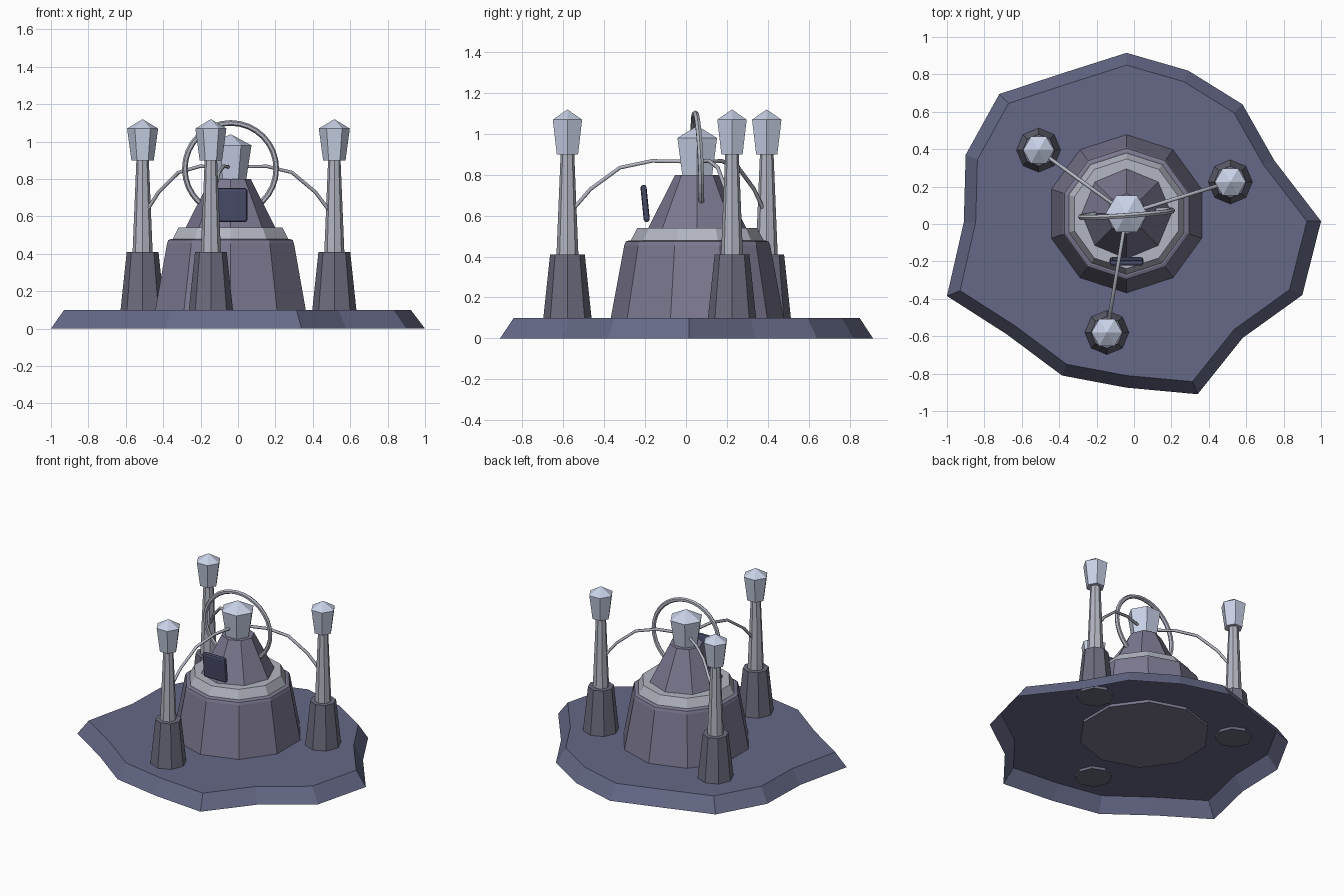
import bpy, bmesh, math
from mathutils import Vector

if "Cube" in bpy.data.objects:
    bpy.data.objects.remove(bpy.data.objects["Cube"])

CX, CY = -0.04, 0.055
PI = math.pi


def mat(name, r, g, b):
    m = bpy.data.materials.new(name)
    m.diffuse_color = (r, g, b, 1)
    m.use_nodes = True
    m.node_tree.nodes["Principled BSDF"].inputs["Base Color"].default_value = m.diffuse_color
    return m


SLATE = mat("slate_blue", 0.13, 0.14, 0.24)
STONE = mat("violet_grey", 0.20, 0.19, 0.28)
DARK = mat("dark_grey", 0.15, 0.15, 0.21)
METAL = mat("pale_metal", 0.45, 0.47, 0.54)
CRYSTAL = mat("pale_crystal", 0.58, 0.64, 0.80)
PANEL = mat("panel_navy", 0.07, 0.075, 0.15)


def from_rings(name, rings, material, bottom=True, top=True):
    """Bridge equal-length vertex rings into a faceted object."""
    bm = bmesh.new()
    loops = [[bm.verts.new(p) for p in ring] for ring in rings]
    n = len(loops[0])
    for a, b in zip(loops, loops[1:]):
        for i in range(n):
            j = (i + 1) % n
            bm.faces.new((a[i], a[j], b[j], b[i]))
    if bottom:
        bm.faces.new(loops[0][::-1])
    if top:
        bm.faces.new(loops[-1])
    bmesh.ops.remove_doubles(bm, verts=bm.verts, dist=1e-5)
    me = bpy.data.meshes.new(name)
    bm.to_mesh(me)
    bm.free()
    me.materials.append(material)
    ob = bpy.data.objects.new(name, me)
    bpy.context.collection.objects.link(ob)
    return ob


def turned(name, x, y, profile, sides, material, phase=PI / 2):
    """Low-poly turned shape from (radius, z) pairs."""
    rings = [[(x + r * math.cos(phase + 2 * PI * i / sides),
               y + r * math.sin(phase + 2 * PI * i / sides), z)
              for i in range(sides)] for r, z in profile]
    return from_rings(name, rings, material, top=profile[-1][0] > 0.001)


def crystal(name, x, y, r0, r1, z0, z1, z2):
    return turned(name, x, y, [(r0, z0), (r1, z1), (0.00001, z2)], 6, CRYSTAL, 0)


def tube(name, points, radius, material):
    cu = bpy.data.curves.new(name, 'CURVE')
    cu.dimensions = '3D'
    cu.bevel_depth = radius
    cu.bevel_resolution = 1
    cu.use_fill_caps = True
    sp = cu.splines.new('POLY')
    sp.points.add(len(points) - 1)
    for p, co in zip(sp.points, points):
        p.co = (*co, 1)
    cu.materials.append(material)
    ob = bpy.data.objects.new(name, cu)
    bpy.context.collection.objects.link(ob)
    return ob


# irregular rocky plate, open underneath
outline = [(-0.04, 0.915), (-0.37, 0.81), (-0.72, 0.695), (-0.90, 0.37),
           (-0.91, 0.01), (-1.0, -0.385), (-0.68, -0.59), (-0.385, -0.81),
           (-0.04, -0.875), (0.34, -0.91), (0.58, -0.61), (0.90, -0.38),
           (1.0, 0.015), (0.75, 0.34), (0.58, 0.64), (0.29, 0.82)]
inset = [(-0.04 + (x + 0.04) * 0.927, 0.015 + (y - 0.015) * 0.927, 0.1)
         for x, y in outline]
from_rings("rock_plate", [[(x, y, 0) for x, y in outline], inset], SLATE, bottom=False)

# central machine
turned("main_drum", CX, CY,
       [(0.425, 0.08), (0.423, 0.1), (0.357, 0.455), (0.35, 0.473), (0.333, 0.48)], 10, STONE)
turned("collar", CX, CY, [(0.327, 0.475), (0.293, 0.54)], 10, METAL)
turned("upper_cone", CX, CY, [(0.245, 0.53), (0.108, 0.80)], 8, STONE)
crystal("centre_crystal", CX, CY, 0.083, 0.112, 0.79, 0.98, 1.04)

# halo ring, slightly tilted
bpy.ops.mesh.primitive_torus_add(
    location=(CX, CY, 0.855), rotation=(PI / 2 + 0.04, 0, 0.07),
    major_radius=0.245, minor_radius=0.015, major_segments=32, minor_segments=6)
ring = bpy.context.object
ring.name = "halo_ring"
ring.data.materials.append(METAL)

# floating control panel
bpy.ops.mesh.primitive_cube_add(size=1, location=(CX, -0.2, 0.66))
panel = bpy.context.object
panel.name = "control_panel"
panel.scale = (0.18, 0.03, 0.182)
bpy.ops.object.transform_apply(location=False, rotation=False, scale=True)
panel.rotation_euler.x = 0.1
panel.data.materials.append(PANEL)
bev = panel.modifiers.new("edges", 'BEVEL')
bev.width = 0.013
bev.segments = 2

# three crystal pylons with cables arching to the centre
pylons = {"left": (-0.51, 0.395), "right": (0.515, 0.225), "front": (-0.145, -0.58)}
arch = [(0.0, 0.64), (0.13, 0.73), (0.37, 0.835), (0.63, 0.868), (0.85, 0.866), (1.0, 0.855)]
for side, (x, y) in pylons.items():
    turned(side + "_pedestal", x, y, [(0.12, 0.08), (0.118, 0.1), (0.085, 0.41)], 8, DARK)
    turned(side + "_shaft", x, y, [(0.054, 0.40), (0.033, 0.91)], 8, METAL)
    crystal(side + "_crystal", x, y, 0.06, 0.083, 0.90, 1.07, 1.12)
    to_centre = Vector((CX - x, CY - y))
    start = Vector((x, y)) + to_centre.normalized() * 0.035
    span = Vector((CX, CY)) - start
    tube(side + "_cable", [(*(start + span * t), z) for t, z in arch], 0.01, METAL)
